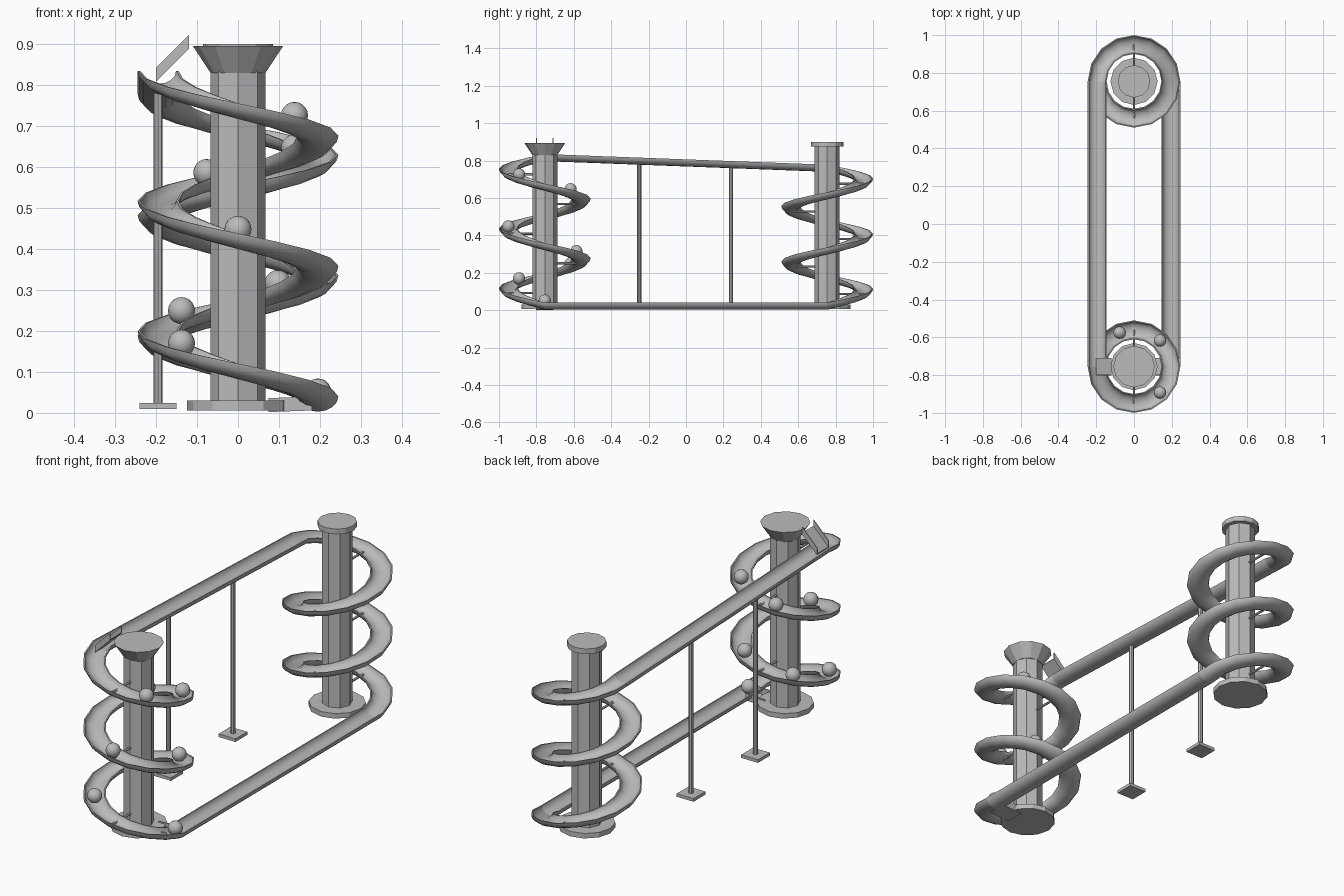
import bpy, bmesh, math
from mathutils import Vector, Matrix

if "Cube" in bpy.data.objects:
    bpy.data.objects.remove(bpy.data.objects["Cube"])

mat = bpy.data.materials.new("plain grey")
mat.diffuse_color = (0.5, 0.5, 0.5, 1)
mat.use_nodes = True
mat.node_tree.nodes["Principled BSDF"].inputs["Base Color"].default_value = mat.diffuse_color

R, TOWER_Y, HALF_W, DEPTH = 0.195, 0.755, 0.05, 0.038
TOP_FRONT, TOP_BACK, LOW = 0.835, 0.778, 0.041   # rim heights


def finish(name, bm, smooth=None):
    bmesh.ops.recalc_face_normals(bm, faces=bm.faces)
    me = bpy.data.meshes.new(name)
    bm.to_mesh(me)
    bm.free()
    me.materials.append(mat)
    ob = bpy.data.objects.new(name, me)
    bpy.context.collection.objects.link(ob)
    if smooth:
        bpy.context.view_layer.objects.active = ob
        ob.select_set(True)
        bpy.ops.object.shade_smooth_by_angle(angle=math.radians(smooth))
        ob.select_set(False)
    return ob


def cone(name, x, y, z0, z1, r0, r1, sides):
    bm = bmesh.new()
    bmesh.ops.create_cone(bm, cap_ends=True, segments=sides, radius1=r0, radius2=r1,
                          depth=z1 - z0, matrix=Matrix.Translation((x, y, (z0 + z1) / 2)))
    return finish(name, bm)


def rod(name, a, b, r, sides=8):
    a, b = Vector(a), Vector(b)
    rot = (b - a).to_track_quat('Z', 'Y').to_matrix().to_4x4()
    bm = bmesh.new()
    bmesh.ops.create_cone(bm, cap_ends=True, segments=sides, radius1=r, radius2=r,
                          depth=(b - a).length, matrix=Matrix.Translation((a + b) / 2) @ rot)
    return finish(name, bm)


def box(name, centre, size):
    bm = bmesh.new()
    bmesh.ops.create_cube(bm, size=1, matrix=Matrix.Translation(centre) @ Matrix.Diagonal((*size, 1)))
    return finish(name, bm)


def gutter_profile(n=8):
    """Half-round gutter: outer arc, then inner arc back again."""
    pts = []
    for a, b, order in ((HALF_W, DEPTH, 1), (HALF_W - 0.006, DEPTH - 0.006, -1)):
        arc = [(-a * math.cos(math.pi * i / n), -b * math.sin(math.pi * i / n)) for i in range(n + 1)]
        pts += arc[::order]
    return pts


def sweep(name, stations, profile):
    """stations: (point, horizontal side vector)"""
    bm = bmesh.new()
    rings = [[bm.verts.new(p + s * u + Vector((0, 0, v))) for u, v in profile] for p, s in stations]
    n = len(profile)
    for r0, r1 in zip(rings, rings[1:]):
        for i in range(n):
            j = (i + 1) % n
            bm.faces.new((r0[i], r0[j], r1[j], r1[i]))
    bm.faces.new(rings[0])
    bm.faces.new(rings[-1])
    return finish(name, bm, 40)


def on_spiral(cy, turn, deg, top):
    """Point on the rim line; deg is how far it has run from the left side, 0..900."""
    a = math.pi + turn * math.radians(deg)
    side = Vector((math.cos(a), math.sin(a), 0))
    return Vector((0, cy, top + (LOW - top) * deg / 900)) + side * R, side


# Towers with spirals and support arms
for tag, cy, turn, top in (("front", -TOWER_Y, 1, TOP_FRONT), ("back", TOWER_Y, -1, TOP_BACK)):
    steps = 40
    sweep(tag + "_spiral", [on_spiral(cy, turn, 900 * i / steps, top) for i in range(steps + 1)],
          gutter_profile())
    cone(tag + "_column", 0, cy, 0.01, 0.88, 0.067, 0.067, 8)
    cone(tag + "_base", 0, cy, 0.006, 0.03, 0.125, 0.125, 12)
    for k in range(5):
        p, side = on_spiral(cy, turn, 90 + 180 * k, top)
        p.z -= DEPTH * 0.75
        rod(f"{tag}_arm_{k}", p - side * (R - 0.05), p, 0.006, 6)
cone("front_funnel", 0, -TOWER_Y, 0.83, 0.895, 0.067, 0.11, 12)
cone("back_cap", 0, TOWER_Y, 0.875, 0.9, 0.086, 0.086, 12)

# Straight gutters joining the towers
X = Vector((1, 0, 0))
for name, x, z0, z1 in (("upper_rail", -R, TOP_FRONT, TOP_BACK), ("lower_rail", R, LOW, LOW)):
    sweep(name, [(Vector((x, -TOWER_Y, z0)), X), (Vector((x, TOWER_Y, z1)), X)], gutter_profile())

# Posts and feet below the upper rail
for i, y in enumerate((-0.25, 0.24)):
    rail = TOP_FRONT + (TOP_BACK - TOP_FRONT) * (y + TOWER_Y) / (2 * TOWER_Y)
    rod(f"post_{i}", (-R, y, 0.015), (-R, y, rail - DEPTH + 0.004), 0.011)
    box(f"post_foot_{i}", (-R, y, 0.017), (0.09, 0.09, 0.015))

# Square chutes at the start and the end of the run
Y = Vector((0, 1, 0))
t, w, h = 0.004, 0.046, 0.034
chute = [(-w, 0), (w, 0), (w, h), (w - t, h), (w - t, t), (t - w, t), (t - w, h), (-w, h)]
sweep("top_chute", [(Vector((-0.20, -TOWER_Y, 0.808)), Y), (Vector((-0.12, -TOWER_Y, 0.888)), Y)], chute)
sweep("bottom_chute", [(Vector((0.075, -TOWER_Y, 0.002)), Y), (Vector((0.18, -TOWER_Y, 0.006)), Y)], chute)

# Marbles spaced along the front spiral
for i, deg in enumerate((135, 225, 293, 450, 600, 675, 765, 900)):
    p, _ = on_spiral(-TOWER_Y, 1, deg, TOP_FRONT)
    bm = bmesh.new()
    bmesh.ops.create_uvsphere(bm, u_segments=16, v_segments=10, radius=0.033,
                              matrix=Matrix.Translation(p + Vector((0, 0, 0.01))))
    finish(f"marble_{i}", bm, 60)
